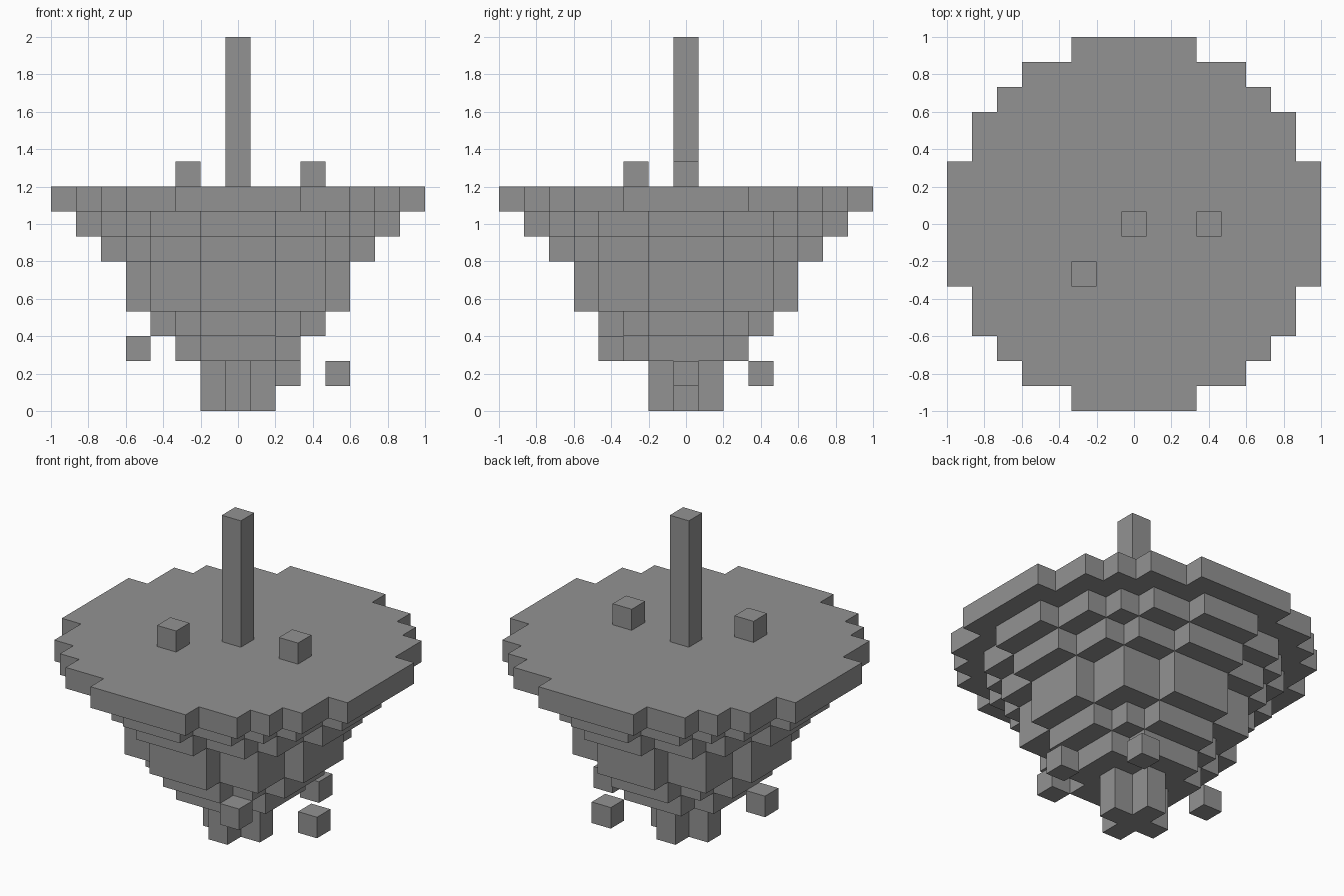
import bpy
import bmesh
from mathutils import Matrix

if "Cube" in bpy.data.objects:
    bpy.data.objects.remove(bpy.data.objects["Cube"], do_unlink=True)

U = 2 / 15  # edge of one block

# Single stone colour
stone = bpy.data.materials.new("stone_grey")
stone.use_nodes = True
GREY = (0.29, 0.29, 0.29, 1)
stone.diffuse_color = GREY
stone.node_tree.nodes["Principled BSDF"].inputs["Base Color"].default_value = GREY


def finish(bm, name):
    bmesh.ops.recalc_face_normals(bm, faces=bm.faces[:])
    mesh = bpy.data.meshes.new(name)
    bm.to_mesh(mesh)
    bm.free()
    mesh.materials.append(stone)
    obj = bpy.data.objects.new(name, mesh)
    bpy.context.collection.objects.link(obj)
    return obj


def block(name, x, y, z, height=1):
    """A column of blocks whose base cell is x, y, z."""
    bm = bmesh.new()
    bmesh.ops.create_cube(bm, size=U, matrix=Matrix.Translation(
        (x * U, y * U, (z + height / 2) * U)) @ Matrix.Diagonal((1, 1, height, 1)))
    return finish(bm, name)


def stepped_disc(name, radius, z, height=1):
    """A disc of square cells, extruded into a slab with a stepped rim."""
    bm = bmesh.new()
    cells = range(-radius, radius + 1)
    for x in cells:
        for y in cells:
            if x * x + y * y < (radius + 0.3) ** 2:
                corners = [(-.5, -.5), (.5, -.5), (.5, .5), (-.5, .5)]
                bm.faces.new([bm.verts.new(((x + i) * U, (y + j) * U, z * U))
                              for i, j in corners])
    bmesh.ops.remove_doubles(bm, verts=bm.verts[:], dist=U / 100)
    # raise the cells, then merge the flat areas
    raised = bmesh.ops.extrude_face_region(bm, geom=bm.faces[:], use_keep_orig=True)
    top = [v for v in raised["geom"] if isinstance(v, bmesh.types.BMVert)]
    bmesh.ops.translate(bm, verts=top, vec=(0, 0, height * U))
    bmesh.ops.recalc_face_normals(bm, faces=bm.faces[:])
    bmesh.ops.dissolve_limit(bm, angle_limit=0.01, verts=bm.verts[:], edges=bm.edges[:])
    return finish(bm, name)


# Island body, widening upward
z = 0
for radius, height in enumerate((2, 1, 1, 2, 1, 1, 1), start=1):
    stepped_disc(f"island_layer_{radius}", radius, z, height)
    z += height

# Pole and small blocks on the top
block("pole", 0, 0, z, 6)
block("left_top_block", 3, 0, z)
block("right_top_block", -2, -2, z)

# Loose rocks floating around the tip
for name, cell in {"left": (4, 0, 1), "back": (2, 3, 1),
                   "front": (2, -3, 2), "right": (-4, 0, 2)}.items():
    block(f"{name}_floating_rock", *cell)
